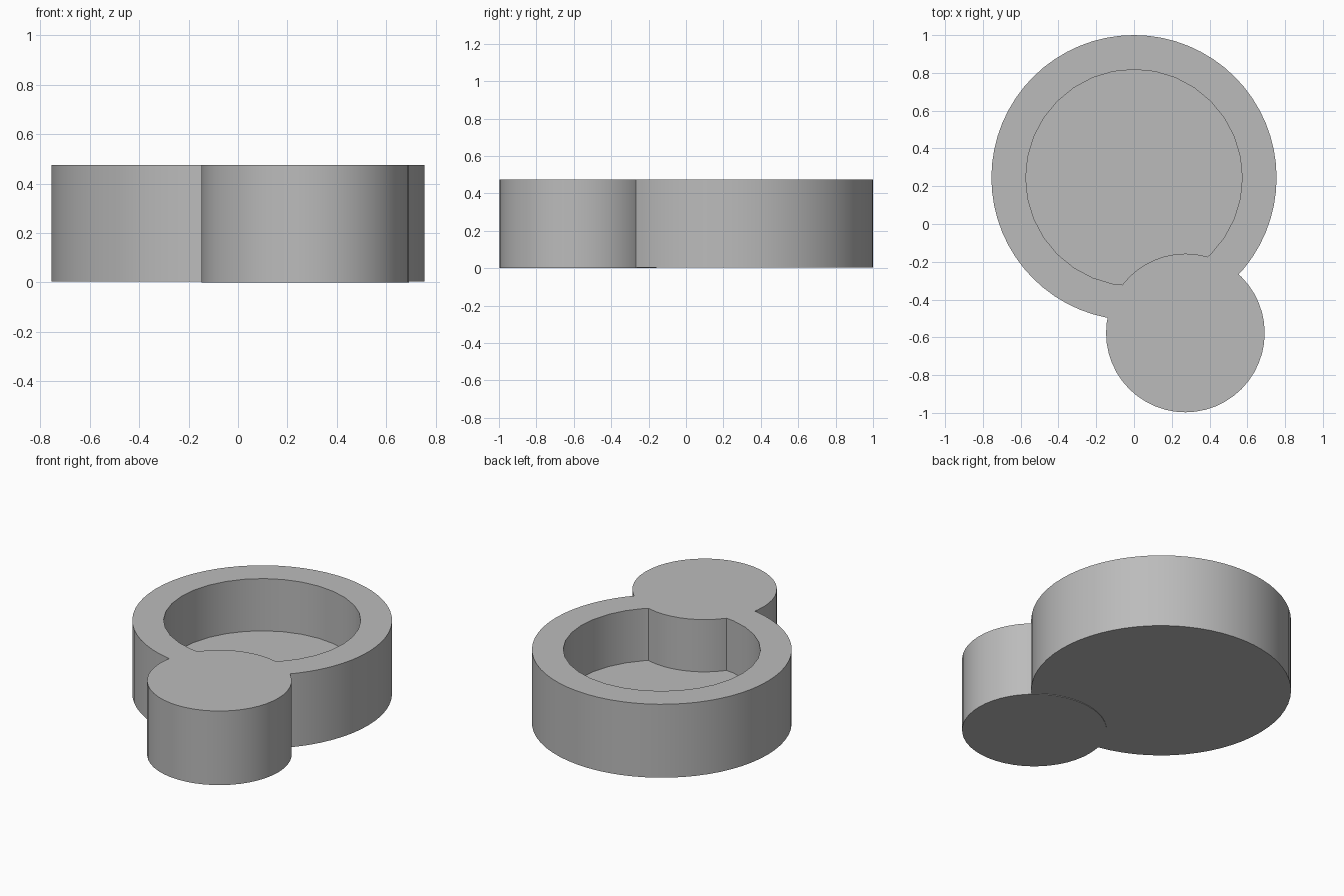
import bpy

default = bpy.data.objects.get("Cube")
if default:
    bpy.data.objects.remove(default, do_unlink=True)

TOP = 0.475
DISH = (0, 0.245)
POST = (0.272, -0.577)

grey = bpy.data.materials.new("plain grey")
grey.use_nodes = True
colour = (0.5, 0.5, 0.5, 1)
grey.diffuse_color = colour
grey.node_tree.nodes["Principled BSDF"].inputs["Base Color"].default_value = colour


def cylinder(name, centre, radius, bottom, top, sides):
    bpy.ops.mesh.primitive_cylinder_add(
        vertices=sides, radius=radius, depth=top - bottom,
        location=(*centre, (bottom + top) / 2))
    obj = bpy.context.object
    obj.name = name
    obj.data.materials.append(grey)
    return obj


def boolean(target, tool, operation):
    mod = target.modifiers.new(operation.lower(), 'BOOLEAN')
    mod.operation = operation
    mod.solver = 'EXACT'
    mod.object = tool
    bpy.context.view_layer.objects.active = target
    bpy.ops.object.modifier_apply(modifier=mod.name)
    bpy.data.objects.remove(tool, do_unlink=True)


# Round dish with a hollow
dish = cylinder("dish_with_post", DISH, 0.755, 0.004, TOP, 64)
hollow = cylinder("hollow_cutter", DISH, 0.573, 0.14, TOP + 0.2, 32)
boolean(dish, hollow, 'DIFFERENCE')

# Solid round post fused into the rim, standing slightly lower than the dish
post = cylinder("post", POST, 0.42, 0, TOP, 48)
boolean(dish, post, 'UNION')

# Smooth walls with crisp rims
bpy.ops.object.select_all(action='DESELECT')
dish.select_set(True)
bpy.context.view_layer.objects.active = dish
bpy.ops.object.shade_smooth_by_angle(angle=0.5)
